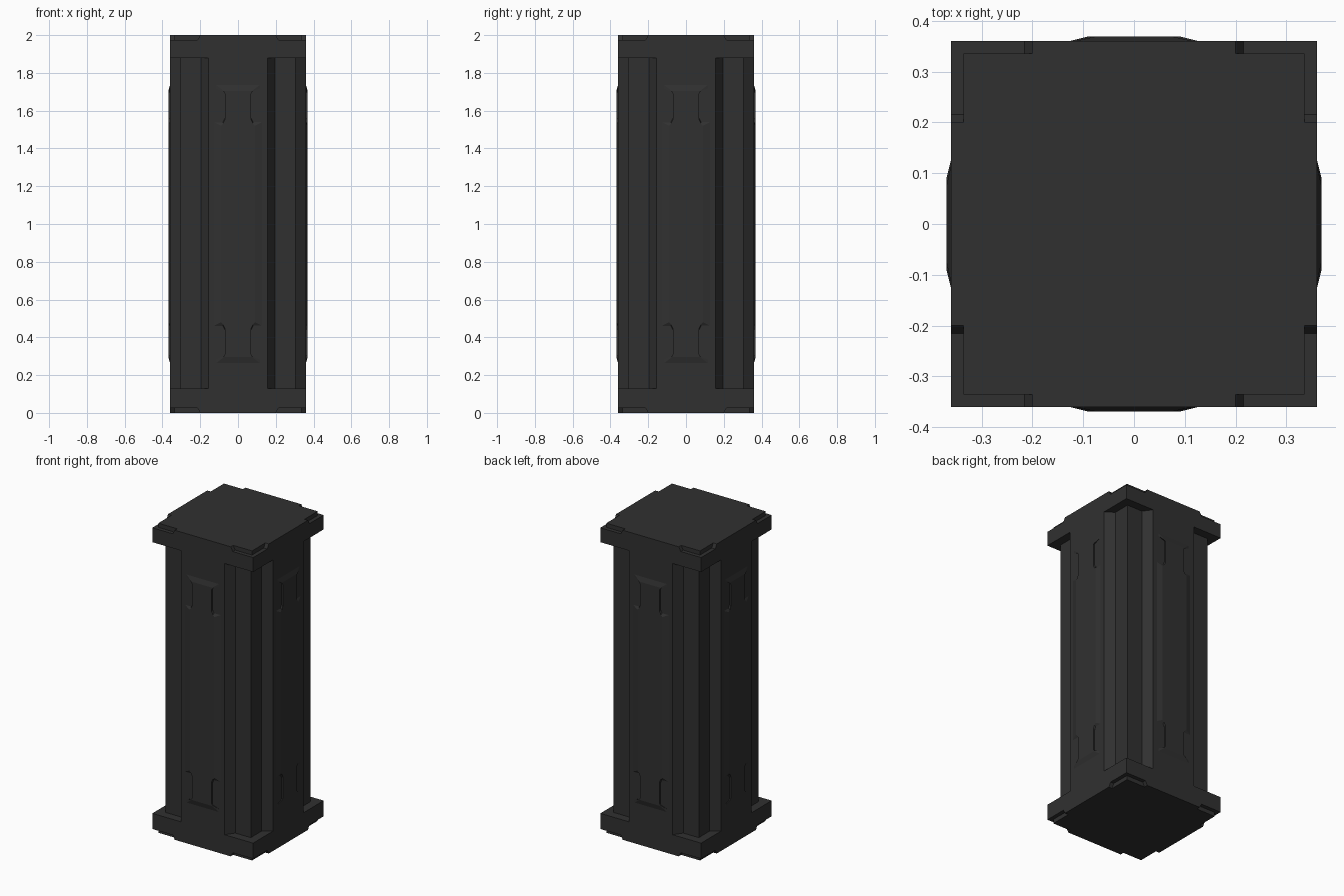
import bpy, bmesh, math
from mathutils import Matrix, Vector

if "Cube" in bpy.data.objects:
    bpy.data.objects.remove(bpy.data.objects["Cube"])

mat = bpy.data.materials.new("charcoal")
mat.diffuse_color = (0.03, 0.03, 0.03, 1)
mat.use_nodes = True
mat.node_tree.nodes["Principled BSDF"].inputs["Base Color"].default_value = mat.diffuse_color


def loft(name, loops, matrix=Matrix()):
    """Closed solid through a stack of loops with equal point counts."""
    bm = bmesh.new()
    rings = [[bm.verts.new(matrix @ Vector(p)) for p in loop] for loop in loops]
    n = len(rings[0])
    for a, b in zip(rings, rings[1:]):
        for i in range(n):
            j = (i + 1) % n
            bm.faces.new((a[i], a[j], b[j], b[i]))
    bm.faces.new(rings[0][::-1])
    bm.faces.new(rings[-1])
    bmesh.ops.recalc_face_normals(bm, faces=bm.faces)
    me = bpy.data.meshes.new(name)
    bm.to_mesh(me)
    bm.free()
    me.materials.append(mat)
    ob = bpy.data.objects.new(name, me)
    bpy.context.collection.objects.link(ob)
    return ob


def four_sided(side, z):
    """Repeat the front-side points around the square."""
    pts = []
    for k in range(4):
        r = Matrix.Rotation(k * math.pi / 2, 3, 'Z')
        pts += [r @ Vector((x, y, z)) for x, y in side]
    return pts


# shaft: square core with bevelled raised face on each side
shaft = [(-.195, -.305), (-.155, -.36), (.155, -.36), (.195, -.305), (.305, -.305)]
loft("shaft", [four_sided(shaft, .128), four_sided(shaft, 1.88)])


# base and top slabs, with rims stepped down at the corners
def rim(w):
    return [(-w, -.335), (-w, -.36), (w, -.36), (w, -.335), (.335, -.335)]


slab = [(.36, -.36)]
for name, inner, step, outer in (("base", .128, .027, 0), ("cap", 1.88, 1.973, 2)):
    loft(name + "_slab", [four_sided(slab, inner), four_sided(slab, step)])
    loft(name + "_rim", [four_sided(rim(.215), step), four_sided(rim(.2), outer)])

# thin raised panel on each face, notched near both ends (quarter outlines)
low = [(.13, .54), (.08, .54), (.07, .56), (.07, .70), (.12, .72), (.12, .74)]
high = [(.09, .52), (.08, .53), (.07, .55), (.07, .69), (.075, .70), (.075, .705)]


def outline(q, y):
    right = [(x, -z) for x, z in q[::-1]] + q
    full = right + [(-x, z) for x, z in right[::-1]]
    return [(x, y, 1 + z) for x, z in full]


for k, side in enumerate(("front", "right", "back", "left")):
    loft(side + "_panel", [outline(low, -.359), outline(high, -.369)],
         Matrix.Rotation(k * math.pi / 2, 4, 'Z'))
